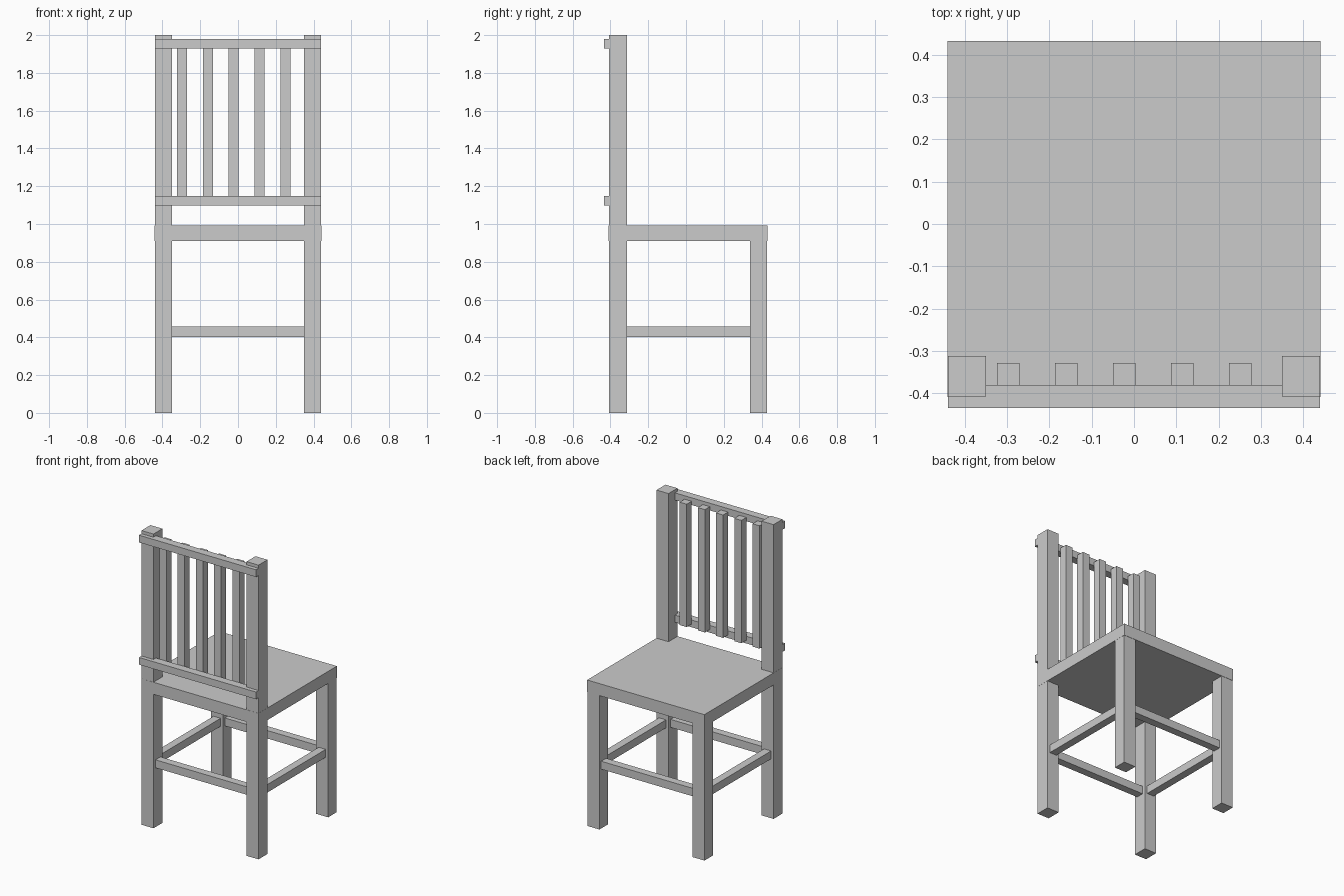
import bpy

if "Cube" in bpy.data.objects:
    bpy.data.objects.remove(bpy.data.objects["Cube"])


def box(name, x, y, z):
    """Axis-aligned box from (min, max) ranges."""
    lo, hi = zip(x, y, z)
    bpy.ops.mesh.primitive_cube_add(size=1, location=[(a + b) / 2 for a, b in zip(lo, hi)])
    ob = bpy.context.object
    ob.name = name
    ob.scale = [b - a for a, b in zip(lo, hi)]
    bpy.ops.object.transform_apply(location=False, rotation=False, scale=True)
    return ob


def span(centre, width):
    return (centre - width / 2, centre + width / 2)


LEG_X, LEG_W = 0.395, 0.09
POST_Y, LEG_Y = -0.36, 0.385
BAR = 0.053

# Seat slab
box("seat", (-0.441, 0.441), (-0.409, 0.432), (0.911, 0.993))

# Tall back posts, short legs and side stretchers
for side, s in (("left", -1), ("right", 1)):
    x = span(s * LEG_X, LEG_W)
    box(f"back_post_{side}", x, span(POST_Y, 0.096), (0, 2))
    box(f"leg_{side}", x, span(LEG_Y, LEG_W), (0, 0.911))
    box(f"side_stretcher_{side}", span(s * LEG_X, BAR), (-0.312, 0.34), (0.403, 0.457))

# Cross stretchers between the leg pairs
for name, y in (("post", POST_Y), ("leg", LEG_Y)):
    box(f"{name}_stretcher", (-0.35, 0.35), span(y, BAR), (0.403, 0.457))

# Backrest rails, let into the outer face of the posts
for name, z in (("lower", 1.123), ("upper", 1.954)):
    box(f"{name}_rail", (-0.44, 0.44), (-0.435, -0.381), span(z, 0.049))

# Backrest slats
for i in range(5):
    box(f"slat_{i + 1}", span(-0.297 + 0.137 * i, BAR), (-0.382, -0.328), (1.12, 1.955))
